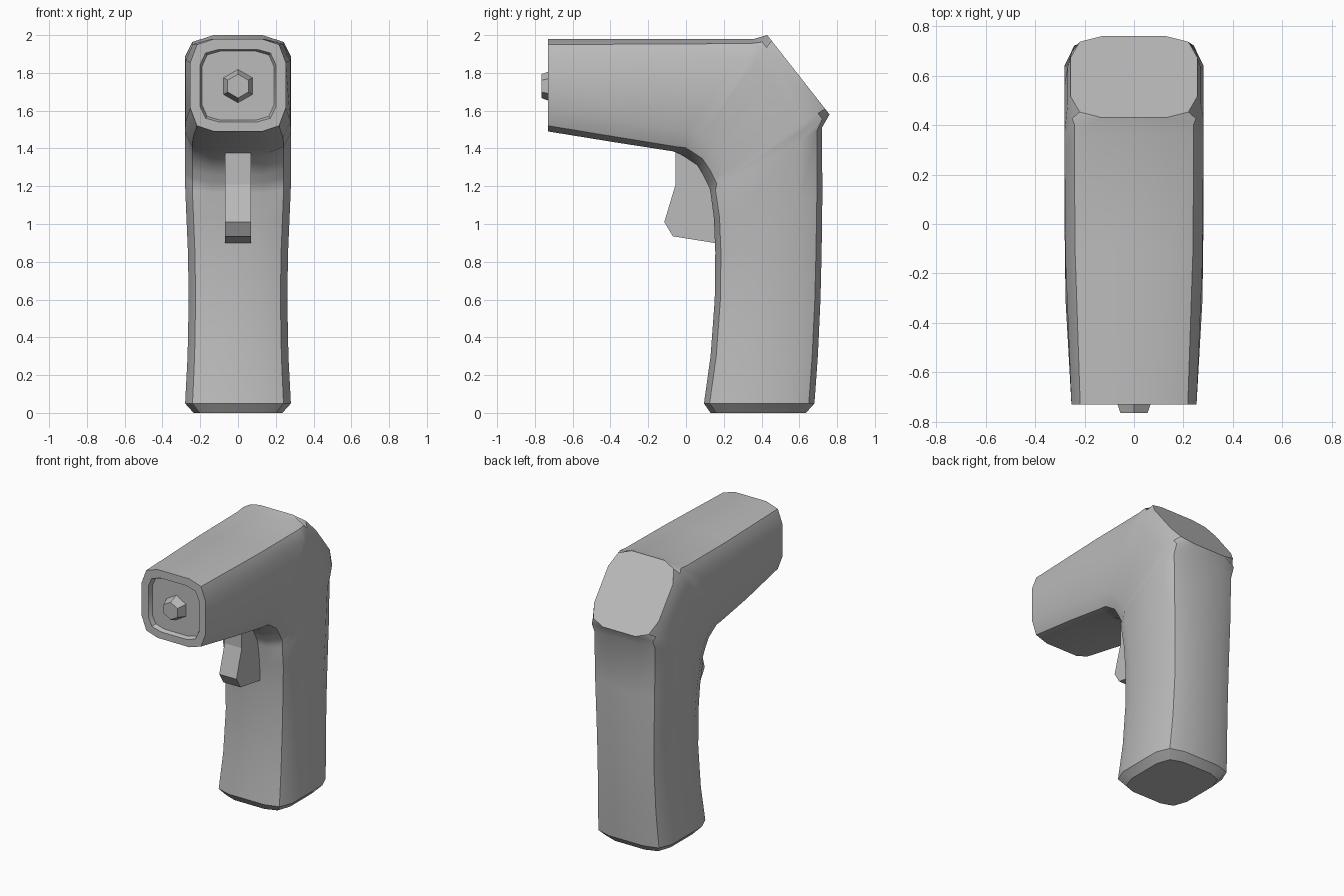
import bpy, bmesh, math
from mathutils import Vector, Matrix

old = bpy.data.objects.get("Cube")
if old:
    bpy.data.objects.remove(old)

GREY = (0.5, 0.5, 0.5, 1)
grey = bpy.data.materials.new("plain grey")
grey.use_nodes = True
grey.diffuse_color = GREY
grey.node_tree.nodes["Principled BSDF"].inputs["Base Color"].default_value = GREY


def finish(name, bm, smooth=None):
    bmesh.ops.recalc_face_normals(bm, faces=bm.faces)
    mesh = bpy.data.meshes.new(name)
    bm.to_mesh(mesh)
    bm.free()
    mesh.materials.append(grey)
    ob = bpy.data.objects.new(name, mesh)
    bpy.context.collection.objects.link(ob)
    if smooth:
        bpy.ops.object.select_all(action='DESELECT')
        ob.select_set(True)
        bpy.context.view_layer.objects.active = ob
        bpy.ops.object.shade_smooth_by_angle(angle=math.radians(smooth))
    return ob


def ring(bm, outer, inner, width, flat=None, a=0.03, b=0.125):
    """Rounded rectangle spanning outer to inner in the YZ plane."""
    o, i = Vector((0, *outer)), Vector((0, *inner))
    d = (i - o).normalized()
    top = flat or 0.5 * width
    mid = max(0.86 * width, (top + width) / 2)
    half = [(top, o), (mid, o + d * a), (width, o + d * b),
            (width, i - d * b), (0.86 * width, i - d * a), (0.5 * width, i)]
    pts = [p + Vector((x, 0, 0)) for x, p in half]
    pts += [p - Vector((x, 0, 0)) for x, p in reversed(half)]
    return [bm.verts.new(p) for p in pts]


# Body: one loft from the muzzle, around the bend and down the grip
bm = bmesh.new()
rings = [
    ring(bm, (-0.70, 1.915), (-0.70, 1.55), 0.19, a=0.02, b=0.08),
    ring(bm, (-0.73, 1.925), (-0.73, 1.54), 0.20, a=0.02, b=0.08),
    ring(bm, (-0.73, 1.98), (-0.73, 1.49), 0.253),
    ring(bm, (-0.1, 1.98), (-0.36, 1.43), 0.277),
    ring(bm, (0.36, 1.98), (-0.07, 1.385), 0.281),
]
# Slanted rear screen: the outer edge of these rings lies on one plane
top, low = Vector((0.43, 2.0)), Vector((0.76, 1.58))
screen = [(0, 0.13, (-0.03, 1.368)), (0.07, 0.22, (0.0, 1.35)),
          (0.26, 0.256, (0.06, 1.31)), (0.74, 0.256, (0.09, 1.26)),
          (0.93, 0.22, (0.11, 1.22)), (1, 0.13, (0.125, 1.19))]
for t, flat, inner in screen:
    rings.append(ring(bm, top.lerp(low, t), inner, 0.281, flat, a=0.045, b=0.14))
# Grip
grip = [((0.72, 1.51), (0.13, 1.165), 0.281), ((0.722, 1.15), (0.148, 1.03), 0.274),
        ((0.718, 0.85), (0.155, 0.85), 0.265), ((0.712, 0.6), (0.152, 0.6), 0.261),
        ((0.698, 0.3), (0.13, 0.3), 0.267), ((0.68, 0.05), (0.095, 0.05), 0.28),
        ((0.635, 0), (0.13, 0), 0.235)]
rings += [ring(bm, o, i, w) for o, i, w in grip]
for r, s in zip(rings, rings[1:]):
    for k in range(len(r)):
        n = (k + 1) % len(r)
        bm.faces.new((r[k], r[n], s[n], s[k]))
bm.faces.new(rings[0])
bm.faces.new(rings[-1])
finish("body", bm, 32)

# Trigger: extruded side profile
bm = bmesh.new()
profile = [(-0.055, 1.375), (-0.055, 1.21), (-0.115, 1.01), (-0.07, 0.935),
           (0.18, 0.895), (0.2, 1.3), (0.05, 1.375)]
face = bm.faces.new([bm.verts.new((-0.068, y, z)) for y, z in profile])
ext = bmesh.ops.extrude_face_region(bm, geom=[face])
bmesh.ops.translate(bm, vec=(0.136, 0, 0),
                    verts=[v for v in ext["geom"] if isinstance(v, bmesh.types.BMVert)])
finish("trigger", bm)

# Sensor: six-sided tapered lens in the muzzle recess
bm = bmesh.new()
place = Matrix.Translation((0, -0.73, 1.73)) @ Matrix.Rotation(math.pi / 2, 4, 'X')
bmesh.ops.create_cone(bm, cap_ends=True, segments=6, radius1=0.09, radius2=0.063,
                      depth=0.07, matrix=place)
finish("sensor", bm)
